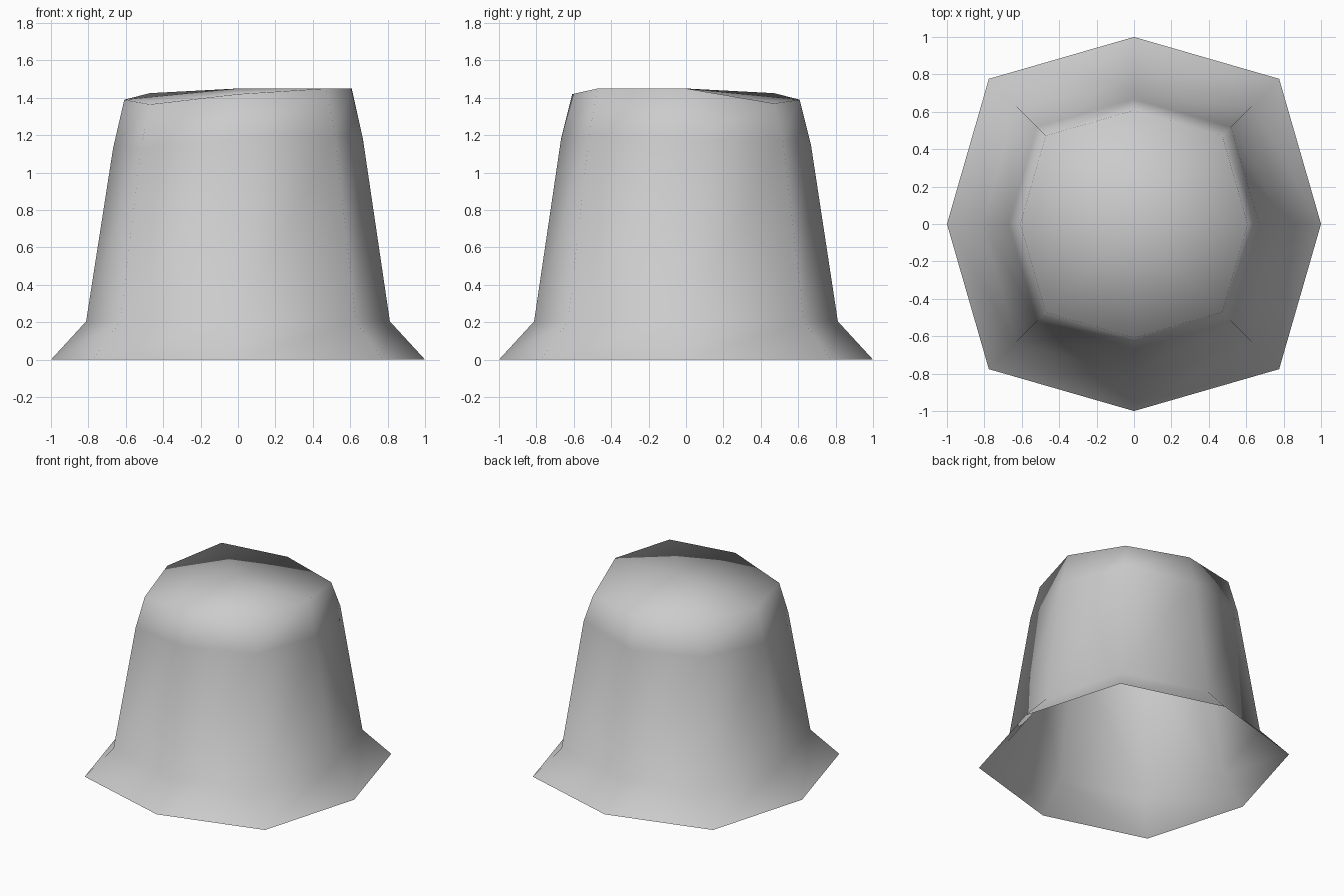
import bpy, bmesh

if "Cube" in bpy.data.objects:
    bpy.data.objects.remove(bpy.data.objects["Cube"])

grey = bpy.data.materials.new("light_grey")
grey.diffuse_color = (0.6, 0.6, 0.6, 1)
grey.use_nodes = True
grey.node_tree.nodes["Principled BSDF"].inputs["Base Color"].default_value = grey.diffuse_color

# Eight compass directions, counter-clockwise from +x, corners pulled in
C = 0.776
DIRS = [(1, 0), (C, C), (0, 1), (-C, C), (-1, 0), (-C, -C), (0, -1), (C, -C)]

# Rings from the flared hem to the uneven rim: radius and height per direction
RINGS = [
    (1.00, [0.0] * 8),
    (0.812, [0.205] * 8),
    (0.668, [1.18, 1.18, 1.15, 1.18, 1.13, 1.13, 1.18, 1.20]),
    (0.608, [1.45, 1.37, 1.39, 1.425, 1.39, 1.365, 1.42, 1.45]),
]

bm = bmesh.new()
rings = [[bm.verts.new((x * r, y * r, z)) for (x, y), z in zip(DIRS, heights)]
         for r, heights in RINGS]

# Walls, open underneath
for low, high in zip(rings, rings[1:]):
    for i in range(8):
        j = (i + 1) % 8
        bm.faces.new((low[i], low[j], high[j], high[i]))

# Cap: four quads around a centre point
centre = bm.verts.new((0, 0, 1.45))
rim = rings[-1]
for i in range(0, 8, 2):
    bm.faces.new((centre, rim[i], rim[i + 1], rim[(i + 2) % 8]))

for f in bm.faces:
    f.smooth = True

mesh = bpy.data.meshes.new("flared_cover")
bm.to_mesh(mesh)
bm.free()
mesh.materials.append(grey)
cover = bpy.data.objects.new("flared_cover", mesh)
bpy.context.collection.objects.link(cover)
